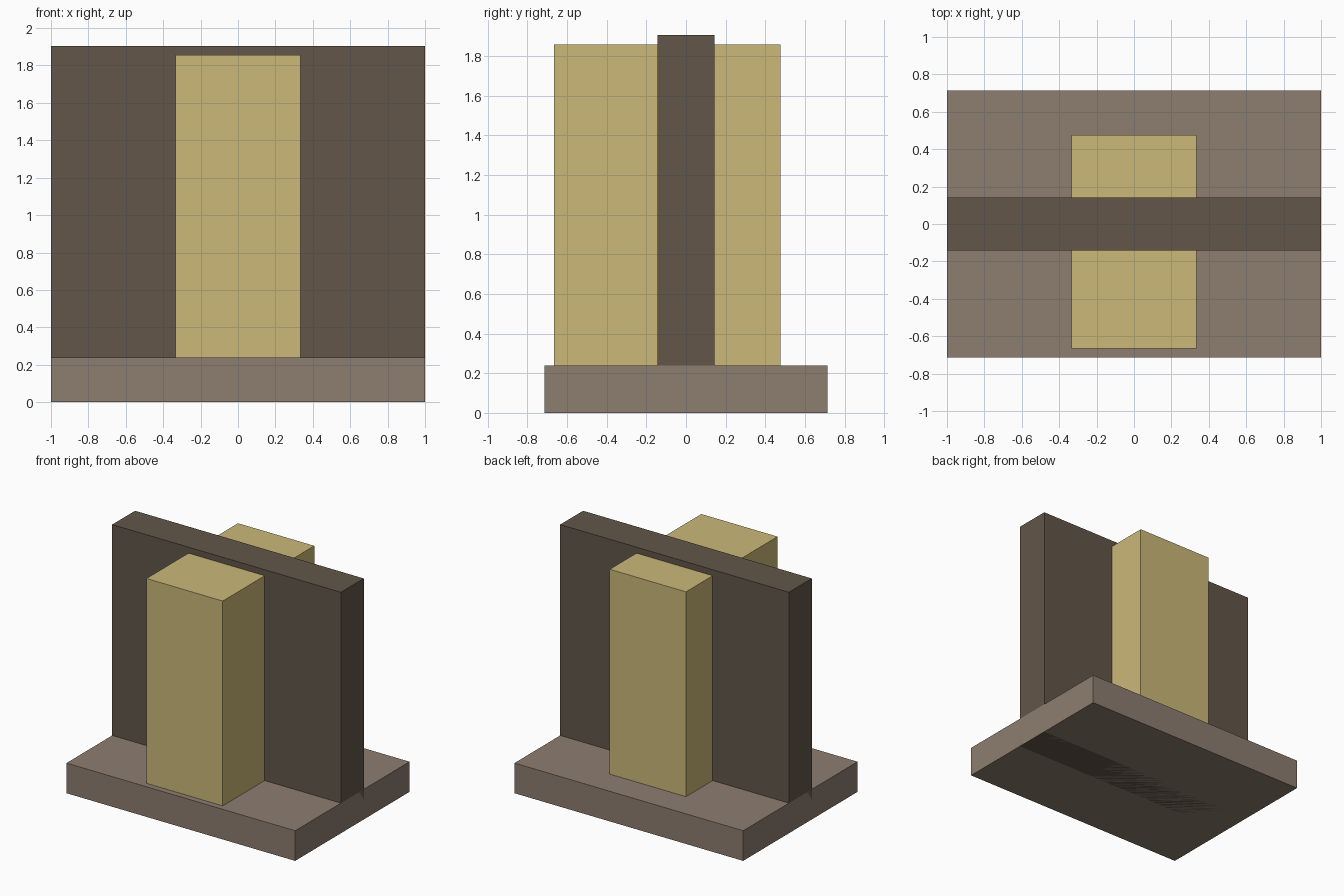
import bpy

if "Cube" in bpy.data.objects:
    bpy.data.objects.remove(bpy.data.objects["Cube"])

U = 2 / 42  # the model sits on a grid of 42 units across


def material(name, rgb):
    mat = bpy.data.materials.new(name)
    mat.diffuse_color = (*rgb, 1)
    mat.use_nodes = True
    mat.node_tree.nodes["Principled BSDF"].inputs["Base Color"].default_value = mat.diffuse_color
    return mat


def box(name, low, high, mat):
    """Box between two corners given in grid units."""
    size = [(b - a) * U for a, b in zip(low, high)]
    centre = [(a + b) / 2 * U for a, b in zip(low, high)]
    bpy.ops.mesh.primitive_cube_add(size=1, location=centre)
    obj = bpy.context.object
    obj.name = name
    obj.scale = size
    bpy.ops.object.transform_apply(location=False, rotation=False, scale=True)
    obj.data.materials.append(mat)
    return obj


taupe = material("taupe", (0.27, 0.205, 0.16))
dark_brown = material("dark_brown", (0.122, 0.093, 0.067))
sand = material("sand", (0.60, 0.48, 0.19))

# Flat slab underneath
box("base", (-21, -15, 0), (21, 15, 5), taupe)

# Thin upright panel, running down through the base
box("wall", (-21, -3, 0), (21, 3, 40), dark_brown)

# Column passing through the wall, deeper at the front than the back
box("column", (-7, -14, 5), (7, 10, 39), sand)
